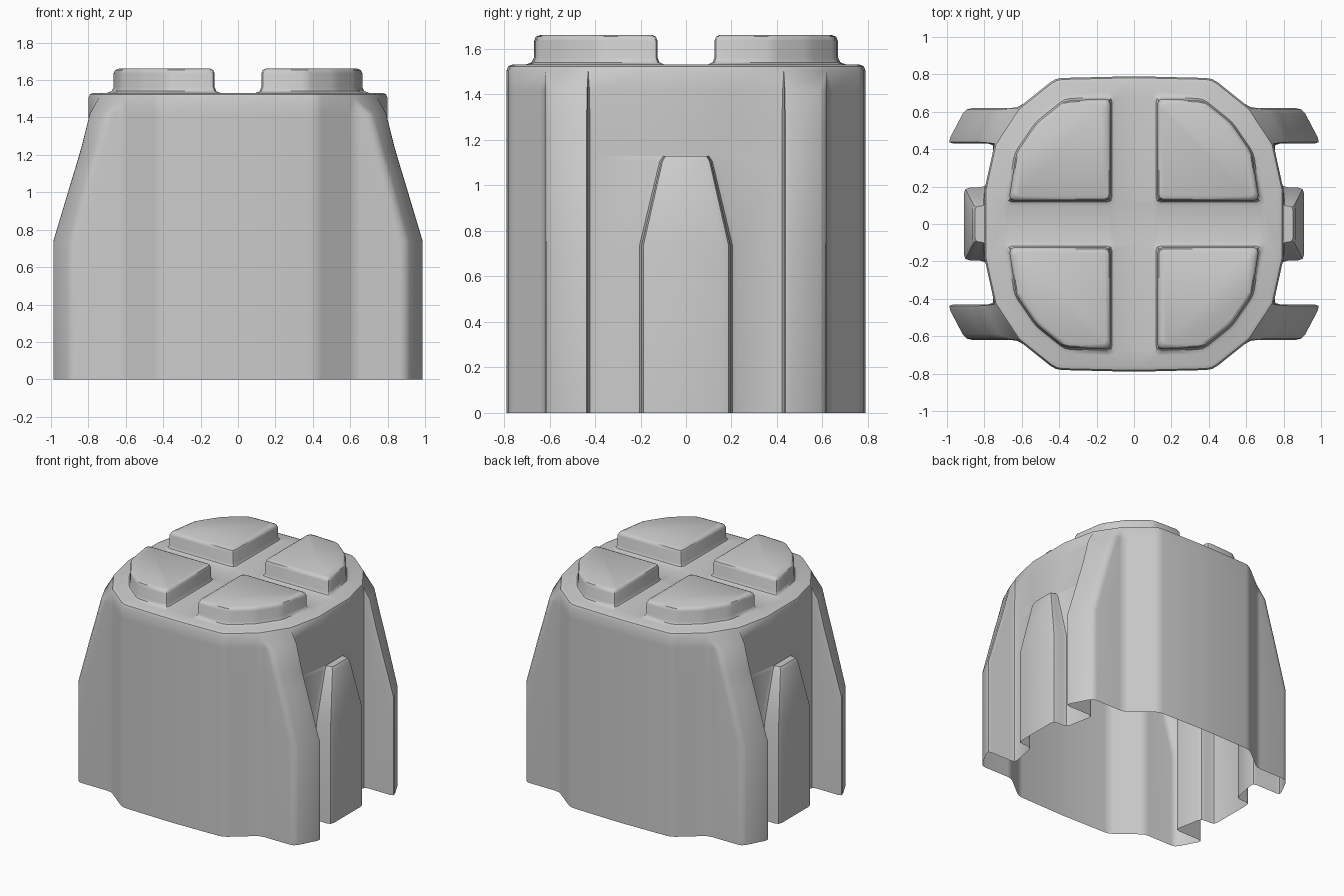
import bpy, bmesh
from mathutils import Vector

if "Cube" in bpy.data.objects:
    bpy.data.objects.remove(bpy.data.objects["Cube"])


def rounded(pts, r):
    """Replace every corner by a three-point fillet (shrinks on short edges)."""
    out = []
    n = len(pts)
    for i, p in enumerate(pts):
        a, b = pts[i - 1] - p, pts[(i + 1) % n] - p
        d = min(r, 0.4 * a.length, 0.4 * b.length)
        p0 = p + a.normalized() * d
        p2 = p + b.normalized() * d
        out += [p0, (p0 + p2) / 4 + p / 2, p2]
    return out


def full_outline(rib_x, rib_y, wall_x, wing_tip, wing_edge):
    """Mirror a quarter of the body section in x and y."""
    q = [(rib_x, rib_y), (wall_x, rib_y), (0.745, 0.43), (wing_tip, 0.43),
         (wing_edge, 0.62), (0.62, 0.62), (0.42, 0.78)]
    loop = q + [(0, 0.79)] + [(-x, y) for x, y in reversed(q)]
    loop += [(-x, -y) for x, y in q] + [(0, -0.79)]
    loop += [(x, -y) for x, y in reversed(q)]
    return [Vector(p) for p in loop]


def loft(bm, rings):
    """Skin a stack of equal-length rings, return the last ring."""
    rows = [[bm.verts.new((p.x, p.y, z)) for p in pts] for pts, z in rings]
    for lo, hi in zip(rows, rows[1:]):
        for i in range(len(lo)):
            j = (i + 1) % len(lo)
            bm.faces.new((lo[i], lo[j], hi[j], hi[i]))
    return rows[-1]


bm = bmesh.new()

# Body wall: z, rib x, rib y, wall x, wing tip x, wing edge x
levels = [
    (0.00, 0.91, 0.195, 0.79, 1.00, 0.90),
    (0.74, 0.91, 0.195, 0.79, 1.00, 0.90),
    (1.105, 0.865, 0.11, 0.80, 0.89, 0.80),
    (1.13, 0.85, 0.095, 0.80, 0.882, 0.793),
    (1.13, 0.80, 0.095, 0.80, 0.882, 0.793),
    (1.24, 0.80, 0.17, 0.80, 0.85, 0.76),
    (1.42, 0.80, 0.18, 0.80, 0.80, 0.71),
    (1.505, 0.80, 0.18, 0.80, 0.745, 0.62),
]
rings = [(rounded(full_outline(*lv[1:]), 0.035), lv[0]) for lv in levels]

# Softened top rim
TOP = 1.532
rim = rings[-1][0]
rings += [([p * s for p in rim], z) for s, z in ((0.99, 1.524), (0.965, TOP))]
loft(bm, rings)

# Four raised quarter pads, filleted at foot and top edge
pad = [(0.125, 0.125), (0.67, 0.125), (0.63, 0.38), (0.52, 0.54),
       (0.37, 0.66), (0.125, 0.67)]
centre = Vector((0.37, 0.37))
steps = [(0.03, TOP), (0.009, 1.541), (0, 1.562), (0, 1.635),
         (-0.008, 1.654), (-0.026, 1.662)]
base = rounded([Vector(p) for p in pad], 0.03)
for sx in (1, -1):
    for sy in (1, -1):
        stack = []
        for off, z in steps:
            pts = [centre + (p - centre) * (1 + off / 0.26) for p in base]
            stack.append(([Vector((p.x * sx, p.y * sy)) for p in pts], z))
        bm.faces.new(loft(bm, stack))

# Flat deck between rim and pads
bmesh.ops.remove_doubles(bm, verts=bm.verts[:], dist=0.0002)
deck = [e for e in bm.edges if e.is_boundary
        and all(abs(v.co.z - TOP) < 1e-3 for v in e.verts)]
bmesh.ops.triangle_fill(bm, edges=deck, use_beauty=True, use_dissolve=False,
                        normal=(0, 0, 1))
bmesh.ops.recalc_face_normals(bm, faces=bm.faces[:])

mesh = bpy.data.meshes.new("ribbed_shell")
bm.to_mesh(mesh)
bm.free()
shell = bpy.data.objects.new("ribbed_shell", mesh)
bpy.context.collection.objects.link(shell)
bpy.context.view_layer.objects.active = shell
shell.select_set(True)
bpy.ops.object.shade_smooth_by_angle(angle=0.75)
